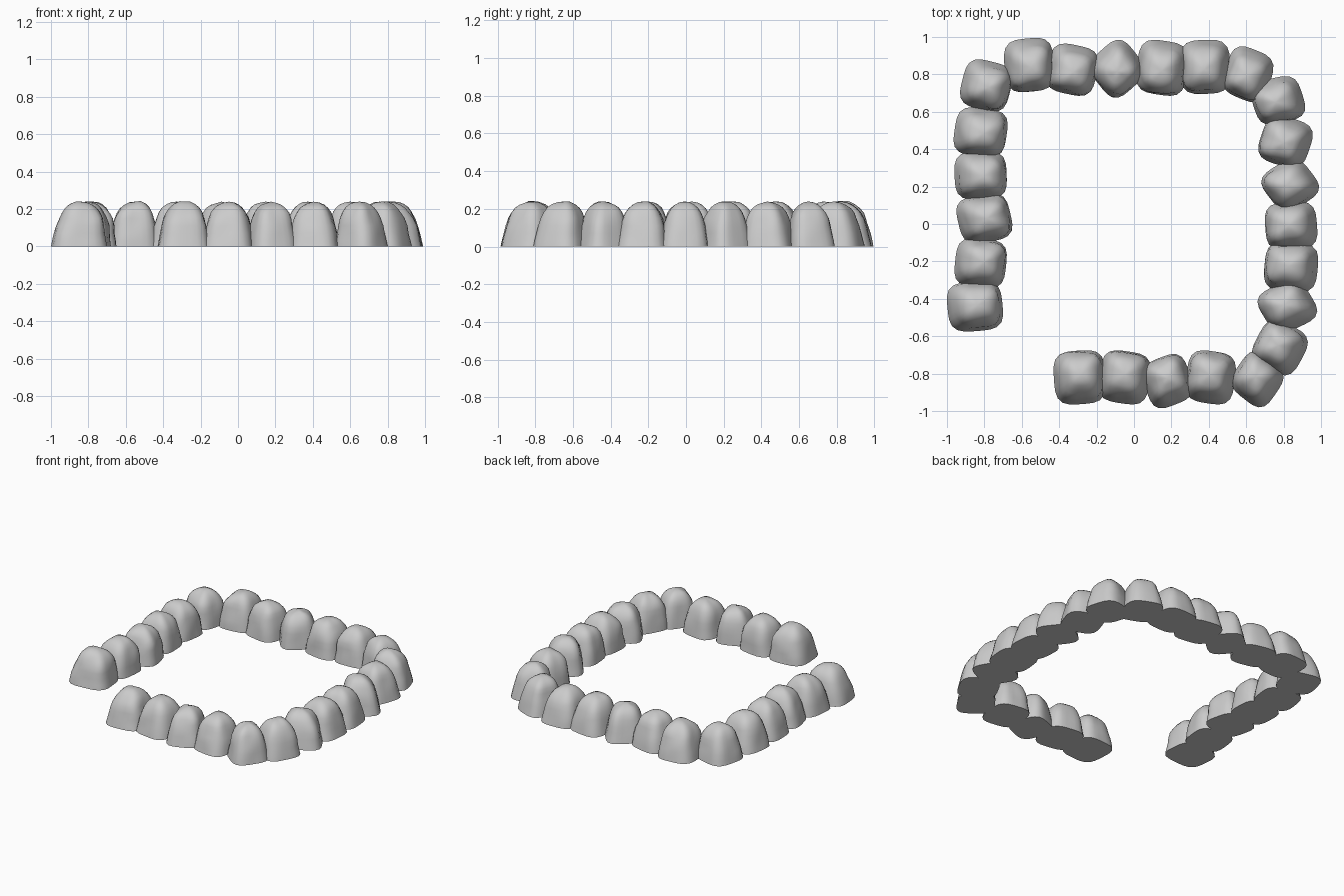
import bpy, bmesh, math
from mathutils import Vector, noise

if "Cube" in bpy.data.objects:
    bpy.data.objects.remove(bpy.data.objects["Cube"])

# One row per stone: centre x, centre y, footprint width, footprint depth, turn in degrees
STONES = [
    (-.85, -.44, .30, .27, 5), (-.82, -.21, .28, .27, -6), (-.80, .03, .30, .27, 12),
    (-.82, .26, .28, .26, 2), (-.82, .49, .29, .27, -8), (-.79, .74, .28, .28, -14),
    (-.56, .85, .27, .29, 5), (-.33, .825, .28, .28, -12), (-.09, .83, .29, .31, 40),
    (.15, .835, .28, .30, -8), (.38, .84, .27, .29, 2), (.61, .80, .27, .30, -20),
    (.77, .66, .29, .26, 16), (.81, .44, .29, .28, -18), (.835, .21, .31, .28, 35),
    (.84, -.01, .28, .26, 4), (.84, -.23, .29, .27, -5), (.82, -.44, .32, .28, 28),
    (.78, -.66, .30, .30, -28), (.66, -.83, .28, .30, -36), (.41, -.82, .27, .29, -8),
    (.18, -.84, .27, .29, 20), (-.05, -.82, .28, .29, -8), (-.29, -.82, .28, .29, 4),
]
# Side profile: height, share of the footprint
PROFILE = [(0, 1), (.03, .965), (.07, .915), (.11, .86), (.15, .785),
           (.18, .69), (.205, .56), (.222, .41), (.234, .22)]
SIDES = 28


def footprint(turn, w, d):
    """Rounded square, turned and fitted to its width and depth."""
    pts = []
    for i in range(SIDES):
        a = 2 * math.pi * i / SIDES
        c, s = math.cos(a), math.sin(a)
        r = (abs(c) ** 3.6 + abs(s) ** 3.6) ** (-1 / 3.6)
        b = a + math.radians(turn)
        pts.append((r * math.cos(b), r * math.sin(b)))
    mx = max(p[0] for p in pts)
    my = max(p[1] for p in pts)
    return [(p[0] / mx * w / 2, p[1] / my * d / 2) for p in pts]


def stone(index, cx, cy, w, d, turn):
    bm = bmesh.new()
    base = footprint(turn, w, d)
    inward = -Vector((cx, cy)).normalized() * .015
    seed = Vector((index * 7.3, index * 3.1, 0))
    rings = []
    for z, k in PROFILE:
        t = z / .24
        ring = []
        for x, y in base:
            p = Vector((x * k, y * k, z))
            # gentle uneven faces, fading out at the foot
            bump = 1 + .09 * min(1, t * 2) * noise.noise(p * 11 + seed)
            lift = .012 * t * t * noise.noise(p * 9 - seed)
            ring.append(bm.verts.new((cx + p.x * bump + inward.x * t,
                                      cy + p.y * bump + inward.y * t, z + lift)))
        rings.append(ring)
    bm.faces.new(rings[0][::-1])
    for lo, hi in zip(rings, rings[1:]):
        for i in range(SIDES):
            j = (i + 1) % SIDES
            bm.faces.new((lo[i], lo[j], hi[j], hi[i]))
    tip = bm.verts.new((cx + inward.x, cy + inward.y, .239))
    for i in range(SIDES):
        bm.faces.new((rings[-1][i], rings[-1][(i + 1) % SIDES], tip))
    for f in bm.faces:
        f.smooth = len(f.verts) < 5
    me = bpy.data.meshes.new("stone")
    bm.to_mesh(me)
    bm.free()
    ob = bpy.data.objects.new(f"stone_{index + 1:02d}", me)
    bpy.context.collection.objects.link(ob)


# Ring of stones with a gap at the front left corner
for n, row in enumerate(STONES):
    stone(n, *row)
